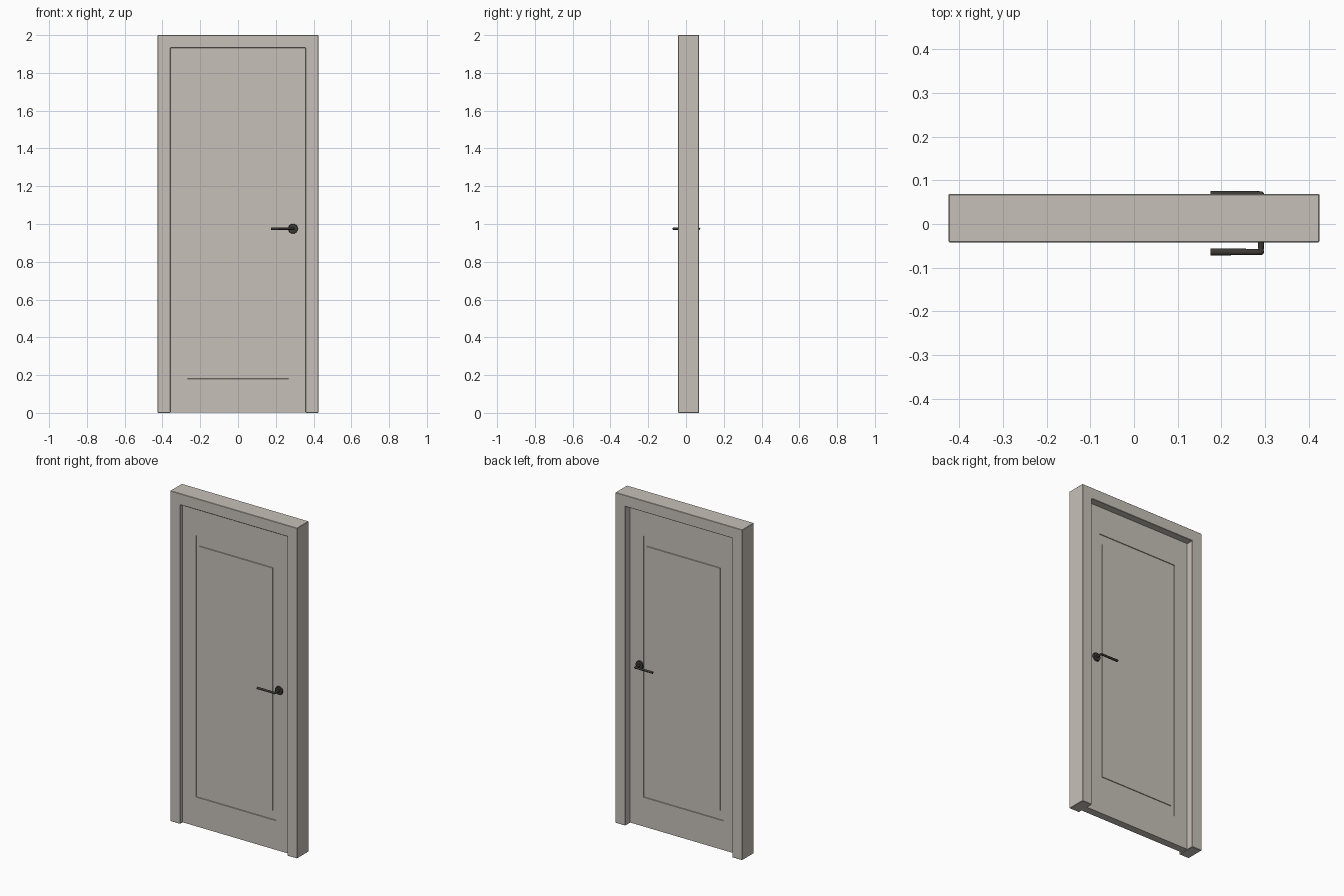
import bpy
import bmesh
import math
from mathutils import Matrix, Vector

old = bpy.data.objects.get("Cube")
if old:
    bpy.data.objects.remove(old, do_unlink=True)


def material(name, rgb):
    m = bpy.data.materials.new(name)
    m.use_nodes = True
    m.diffuse_color = (*rgb, 1)
    bsdf = next(n for n in m.node_tree.nodes if n.type == 'BSDF_PRINCIPLED')
    bsdf.inputs["Base Color"].default_value = (*rgb, 1)
    bsdf.inputs["Roughness"].default_value = 0.6
    return m


paint = material("warm grey paint", (0.57, 0.53, 0.48))
metal = material("dark bronze metal", (0.045, 0.04, 0.035))


def finish(name, bm, mat, smooth=False):
    bmesh.ops.recalc_face_normals(bm, faces=bm.faces)
    mesh = bpy.data.meshes.new(name)
    bm.to_mesh(mesh)
    bm.free()
    mesh.materials.append(mat)
    ob = bpy.data.objects.new(name, mesh)
    bpy.context.collection.objects.link(ob)
    if smooth:
        bpy.ops.object.select_all(action='DESELECT')
        ob.select_set(True)
        bpy.context.view_layer.objects.active = ob
        bpy.ops.object.shade_smooth_by_angle(angle=math.radians(40))
    return ob


# Door frame: an upside-down U extruded through the wall depth
OUTER, INNER, HEAD, TOP = 0.425, 0.358, 1.932, 2.0
FRONT, BACK = -0.042, 0.069
half = [(OUTER, TOP), (OUTER, 0), (INNER, 0), (INNER, HEAD)]
outline = half + [(-x, z) for x, z in reversed(half)]
bm = bmesh.new()
face = bm.faces.new([bm.verts.new((x, FRONT, z)) for x, z in outline])
ext = bmesh.ops.extrude_face_region(bm, geom=[face])
for v in ext["geom"]:
    if isinstance(v, bmesh.types.BMVert):
        v.co.y = BACK
frame = finish("door_frame", bm, paint)
bevel = frame.modifiers.new("soft_edges", 'BEVEL')
bevel.width = 0.002
bevel.segments = 1

# Door leaf: nested rectangles on both faces make the sunken moulding band
LEAF_FRONT, LEAF_BACK, SINK = -0.021, 0.025, 0.004
rings = [
    (INNER, 0.003, HEAD, 0),
    (0.268, 0.18, 1.763, 0),
    (0.267, 0.181, 1.762, SINK),
    (0.246, 0.235, 1.704, SINK),
    (0.245, 0.236, 1.703, 0),
]
bm = bmesh.new()


def bridge(a, b):
    for i in range(4):
        j = (i + 1) % 4
        bm.faces.new((a[i], a[j], b[j], b[i]))


edges = []
for y, inward in ((LEAF_FRONT, 1), (LEAF_BACK, -1)):
    loops = []
    for w, low, high, sink in rings:
        corners = [(-w, low), (w, low), (w, high), (-w, high)]
        loops.append([bm.verts.new((x, y + inward * sink, z)) for x, z in corners])
    for a, b in zip(loops, loops[1:]):
        bridge(a, b)
    bm.faces.new(loops[-1])
    edges.append(loops[0])
bridge(*edges)
finish("door_leaf", bm, paint)


# Handles: round rose, stem, rounded elbow and lever on each face
def rod(name, start, end, r1, r2, squash=1.0, sides=16):
    a, b = Vector(start), Vector(end)
    turn = (b - a).to_track_quat('Z', 'Y').to_matrix().to_4x4()
    bm = bmesh.new()
    bmesh.ops.create_cone(bm, cap_ends=True, segments=sides, radius1=r1,
                          radius2=r2, depth=(b - a).length,
                          matrix=Matrix.Translation((a + b) / 2) @ turn)
    for v in bm.verts:
        v.co.z = a.z + (v.co.z - a.z) * squash
    return finish(name, bm, metal, True)


HX, HZ = 0.291, 0.975
for side, y, out in (("front", LEAF_FRONT, -1), ("back", LEAF_BACK, 1)):
    grip = y + out * 0.043
    rod(side + "_rose", (HX, y, HZ), (HX, y + out * 0.008, HZ), 0.026, 0.024)
    rod(side + "_stem", (HX, y, HZ), (HX, grip, HZ), 0.008, 0.006)
    rod(side + "_lever", (HX, grip, HZ), (0.175, grip, HZ), 0.007, 0.008, 0.8)
    bm = bmesh.new()
    bmesh.ops.create_uvsphere(bm, u_segments=16, v_segments=8, radius=0.007,
                              matrix=Matrix.Translation((HX, grip, HZ)))
    finish(side + "_elbow", bm, metal, True)
